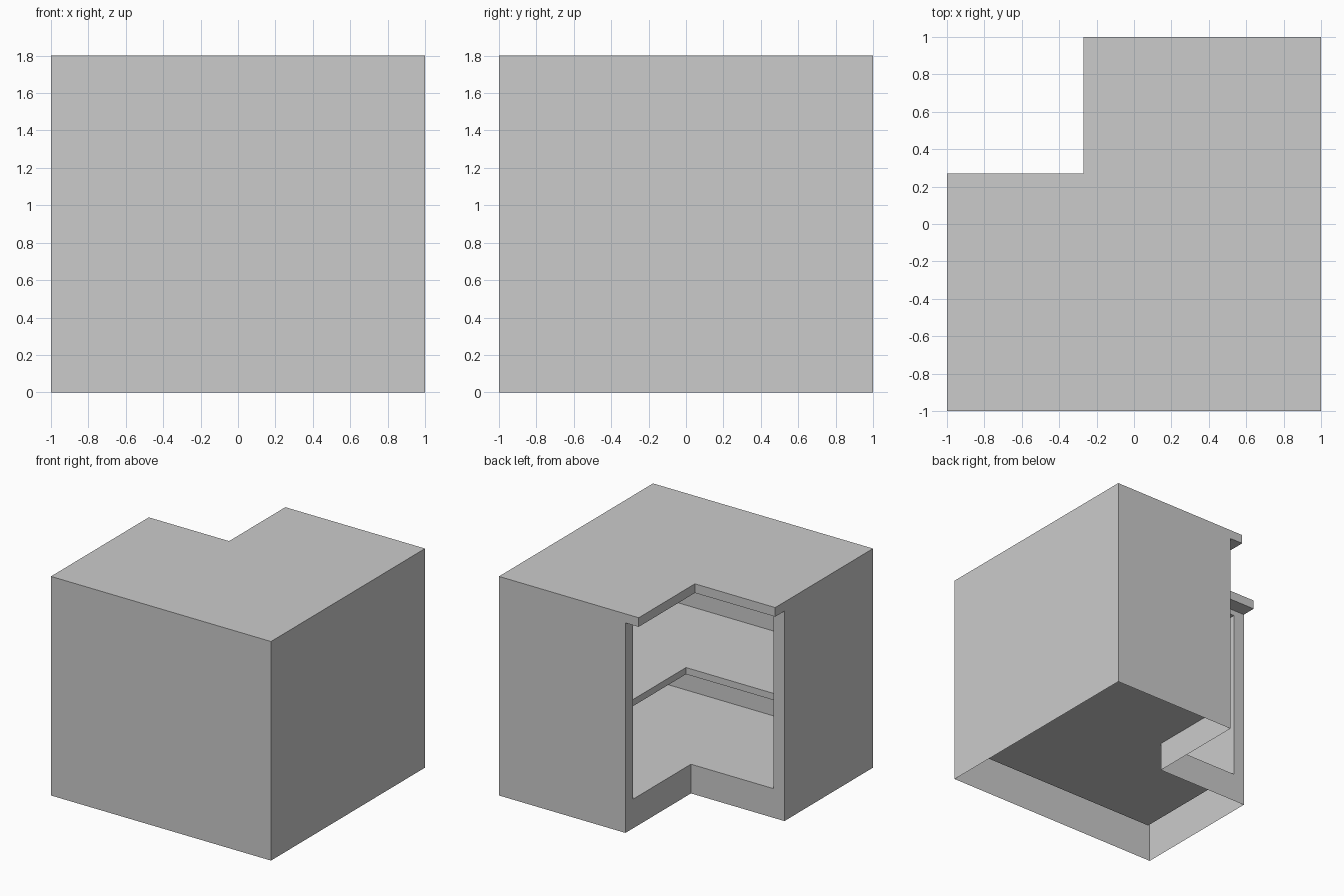
import bpy, bmesh

cube = bpy.data.objects.get("Cube")
if cube:
    bpy.data.objects.remove(cube, do_unlink=True)

# Main heights and insets
TOP, COUNTER_BASE = 1.8, 1.725
SILL, LINTEL = 0.24, 1.68
SHELF_BASE, SHELF_TOP = 0.882, 0.937

grey = bpy.data.materials.new("plain_grey")
grey.use_nodes = True
grey.diffuse_color = (0.6, 0.6, 0.6, 1)
grey.node_tree.nodes["Principled BSDF"].inputs["Base Color"].default_value = (0.6, 0.6, 0.6, 1)


def l_profile(half, notch):
    """L-shaped outline, counter-clockwise, with its notch at the back corner."""
    return [(-half, -half), (half, -half), (half, half),
            (-notch, half), (-notch, notch), (-half, notch)]


def wall(bm, p, q, low, high):
    """Upright sheet from p to q."""
    bm.faces.new([bm.verts.new((*c, z)) for c, z in
                  ((p, low), (q, low), (q, high), (p, high))])


def sheet(bm, profile, z, up=True):
    """Flat sheet filling an outline."""
    points = profile if up else profile[::-1]
    bm.faces.new([bm.verts.new((*c, z)) for c in points])


def finish(name, bm):
    bmesh.ops.remove_doubles(bm, verts=bm.verts, dist=0.0001)
    mesh = bpy.data.meshes.new(name)
    bm.to_mesh(mesh)
    bm.free()
    mesh.materials.append(grey)
    obj = bpy.data.objects.new(name, mesh)
    bpy.context.collection.objects.link(obj)
    return obj


def slab(name, profile, low, high):
    """Solid board with an L outline."""
    bm = bmesh.new()
    sheet(bm, profile, low, up=False)
    sheet(bm, profile, high)
    for p, q in zip(profile, profile[1:] + profile[:1]):
        wall(bm, p, q, low, high)
    finish(name, bm)


outer = l_profile(1.0, 0.15)
inner = l_profile(0.9, 0.15)

# Countertop overhanging the open notch sides
slab("countertop", l_profile(1.0, 0.27), COUNTER_BASE, TOP)

# Outer panels, open underneath
bm = bmesh.new()
for i in (0, 1, 2, 5):
    wall(bm, outer[i], outer[(i + 1) % 6], 0, COUNTER_BASE)
finish("outer_panels", bm)

# Frame round the corner opening: sill, lintel and two end posts
bm = bmesh.new()
for i in (3, 4):
    wall(bm, outer[i], outer[i + 1], 0, SILL)
    wall(bm, outer[i], outer[i + 1], LINTEL, COUNTER_BASE)
wall(bm, outer[3], inner[3], SILL, LINTEL)
wall(bm, inner[5], outer[5], SILL, LINTEL)
finish("opening_frame", bm)

# Inner compartment: floor, ceiling and inward-facing sides
bm = bmesh.new()
sheet(bm, inner, SILL)
sheet(bm, inner, LINTEL, up=False)
for i in (0, 1, 2, 5):
    wall(bm, inner[(i + 1) % 6], inner[i], SILL, LINTEL)
finish("inner_compartment", bm)

# Middle shelf set back from the opening
slab("middle_shelf", l_profile(0.9, 0.0), SHELF_BASE, SHELF_TOP)
